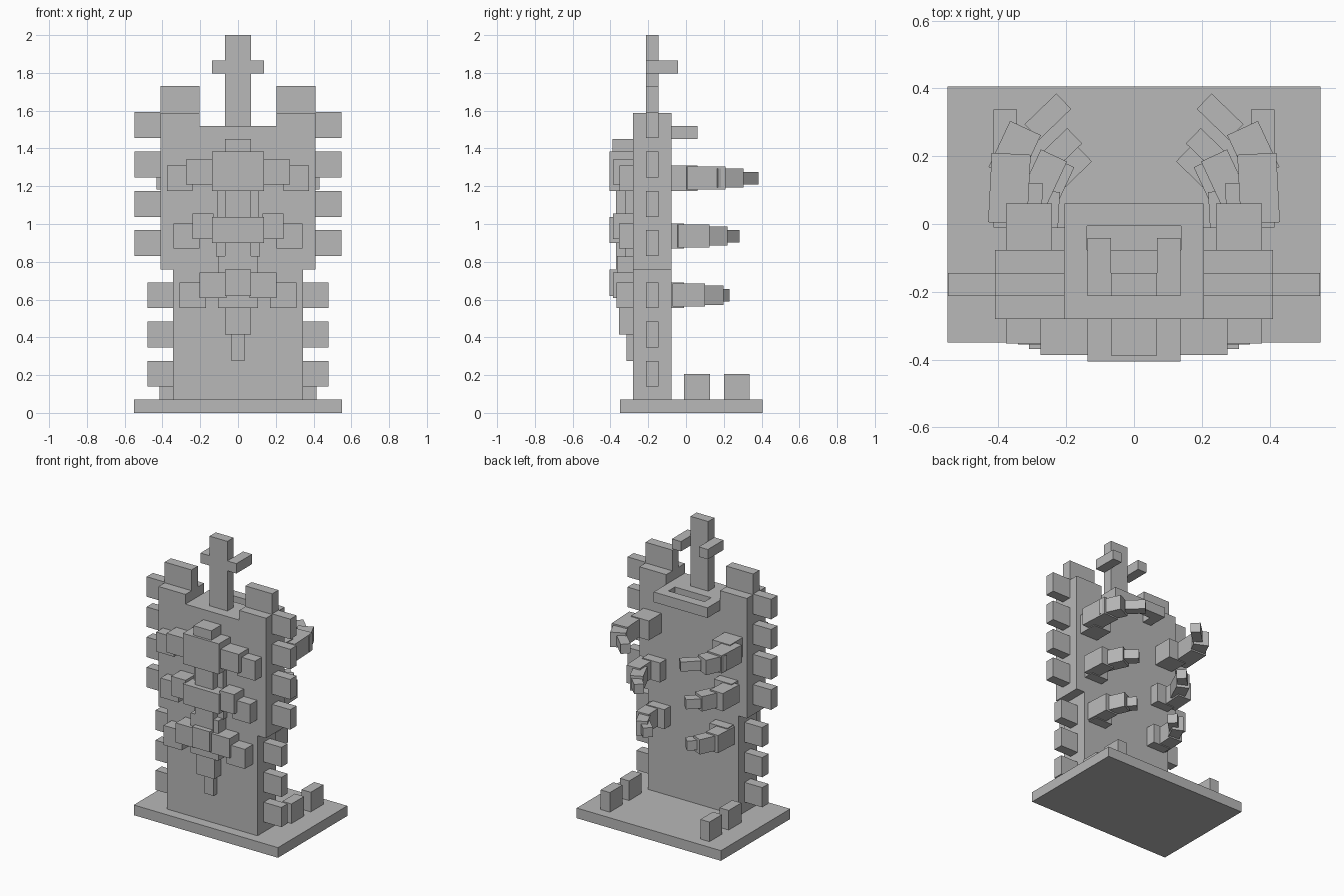
import bpy, bmesh
from math import radians
from mathutils import Matrix, Vector

cube = bpy.data.objects.get("Cube")
if cube:
    bpy.data.objects.remove(cube, do_unlink=True)

stone = bpy.data.materials.new("stone_grey")
stone.use_nodes = True
grey = (0.48, 0.48, 0.48, 1)
stone.diffuse_color = grey
stone.node_tree.nodes["Principled BSDF"].inputs["Base Color"].default_value = grey


def block(name, x, y, z, mirror=False, yaw=0):
    """Box from x, y, z ranges, turned about its own centre, optionally mirrored in x."""
    spans = (x, y, z)
    centre = Vector([(a + b) / 2 for a, b in spans])
    size = Vector([b - a for a, b in spans])
    mat = (Matrix.Translation(centre) @ Matrix.Rotation(radians(yaw), 4, 'Z')
           @ Matrix.Diagonal((*size, 1)))
    bm = bmesh.new()
    bmesh.ops.create_cube(bm, size=1, matrix=mat)
    mesh = bpy.data.meshes.new(name)
    bm.to_mesh(mesh)
    bm.free()
    mesh.materials.append(stone)
    obj = bpy.data.objects.new(name, mesh)
    bpy.context.collection.objects.link(obj)
    if mirror:
        mod = obj.modifiers.new("mirror", 'MIRROR')
        mod.use_mirror_merge = False
    return obj


def centred(name, half, front, z, back=-0.28):
    return block(name, (-half, half), (front, back), z)


def pair(name, x, y, z, yaw=0):
    return block(name, x, y, z, True, yaw)


def segment(name, end, length, width, z, yaw):
    """Rib segment given by the middle of its far end, running back along its axis."""
    axis = Matrix.Rotation(radians(yaw), 3, 'Z') @ Vector((0, 1, 0))
    c = Vector((*end, 0)) - axis * length / 2
    pair(name, (c.x - width / 2, c.x + width / 2),
         (c.y - length / 2, c.y + length / 2), z, yaw)


# Base slab and small posts
centred("base", 0.55, -0.35, (0, 0.07), 0.405)
for i, y in enumerate((-0.01, 0.2)):
    pair(f"base_post_{i}", (0.345, 0.415), (y, y + 0.137), (0.07, 0.205))

# Back panel, shoulders and crenels
PANEL = (-0.28, -0.077)
THIN = (-0.213, -0.145)
block("lower_panel", (-0.345, 0.345), PANEL, (0.07, 0.76))
block("upper_panel", (-0.41, 0.41), PANEL, (0.76, 1.52))
pair("shoulder", (0.205, 0.41), PANEL, (1.52, 1.587))
pair("crenel", (0.205, 0.41), THIN, (1.587, 1.73))

# Slotted ledge behind the top
pair("ledge_side", (0.138, 0.205), (-0.077, 0.06), (1.45, 1.52))
block("ledge_rim", (-0.138, 0.138), (-0.006, 0.06), (1.45, 1.52))

# Top post with backward arms
block("top_post", (-0.068, 0.068), THIN, (1.52, 2))
pair("post_arm", (0.068, 0.137), (-0.213, -0.042), (1.797, 1.865))

# Studs along both edges
for i in range(4):
    z = 0.83 + i * 0.208
    pair(f"upper_stud_{i}", (0.41, 0.548), THIN, (z, z + 0.138))
for i in range(3):
    z = 0.14 + i * 0.207
    pair(f"lower_stud_{i}", (0.345, 0.48), THIN, (z, z + 0.136))

# Front spine
centred("spine_top", 0.068, -0.388, (1.385, 1.45))
centred("upper_vertebra", 0.137, -0.405, (1.175, 1.385))
centred("upper_disc", 0.068, -0.37, (1.035, 1.175))
centred("upper_disc_plate", 0.11, -0.32, (1.035, 1.175))
centred("middle_vertebra", 0.137, -0.405, (0.9, 1.037))
centred("lower_disc", 0.068, -0.37, (0.76, 0.9))
centred("lower_disc_plate", 0.113, -0.32, (0.825, 0.9))
centred("lower_vertebra", 0.068, -0.405, (0.62, 0.76))
centred("lower_collar", 0.105, -0.365, (0.555, 0.83))
centred("tail_root", 0.068, -0.355, (0.415, 0.62))
centred("tail_tip", 0.035, -0.315, (0.275, 0.415))

# Front ribs: inner wing and outer wing at each level
for level, inner, inner_z, outer, outer_z, front in (
        ("upper", (0.13, 0.275), (1.21, 1.342), (0.24, 0.377), (1.175, 1.31), -0.353),
        ("middle", (0.13, 0.24), (0.92, 1.055), (0.205, 0.342), (0.87, 1.003), -0.355),
        ("lower", (0.06, 0.205), (0.607, 0.742), (0.17, 0.31), (0.555, 0.69), -0.368)):
    pair(level + "_inner_wing", inner, (-0.386, -0.28), inner_z)
    pair(level + "_outer_wing", outer, (front, -0.28), outer_z)

# Back ribs: root block, then three tapering segments curling inwards
for level, z, root, root_end, mid, mid_len, mid_w, bend, bend_w, tip, tip_len in (
        ("upper", 1.243, 0.31, 0.06, (0.362, 0.207), 0.205, 0.115, (0.32, 0.283), 0.1, (0.207, 0.362), 0.13),
        ("middle", 0.936, 0.273, -0.01, (0.318, 0.122), 0.167, 0.1, (0.236, 0.202), 0.085, (0.175, 0.26), 0.12),
        ("lower", 0.623, 0.24, -0.01, (0.266, 0.097), 0.17, 0.095, (0.21, 0.183), 0.075, (0.146, 0.207), 0.11)):
    def tall(h):
        return (z - h, z + h)
    pair(level + "_rib_root", (root - 0.068, root + 0.068), (-0.077, root_end), tall(0.067))
    segment(level + "_rib_middle", mid, mid_len, mid_w, tall(0.061), 3)
    segment(level + "_rib_bend", bend, 0.15, bend_w, tall(0.051), 25)
    segment(level + "_rib_tip", tip, tip_len, 0.063, tall(0.033), 46)
